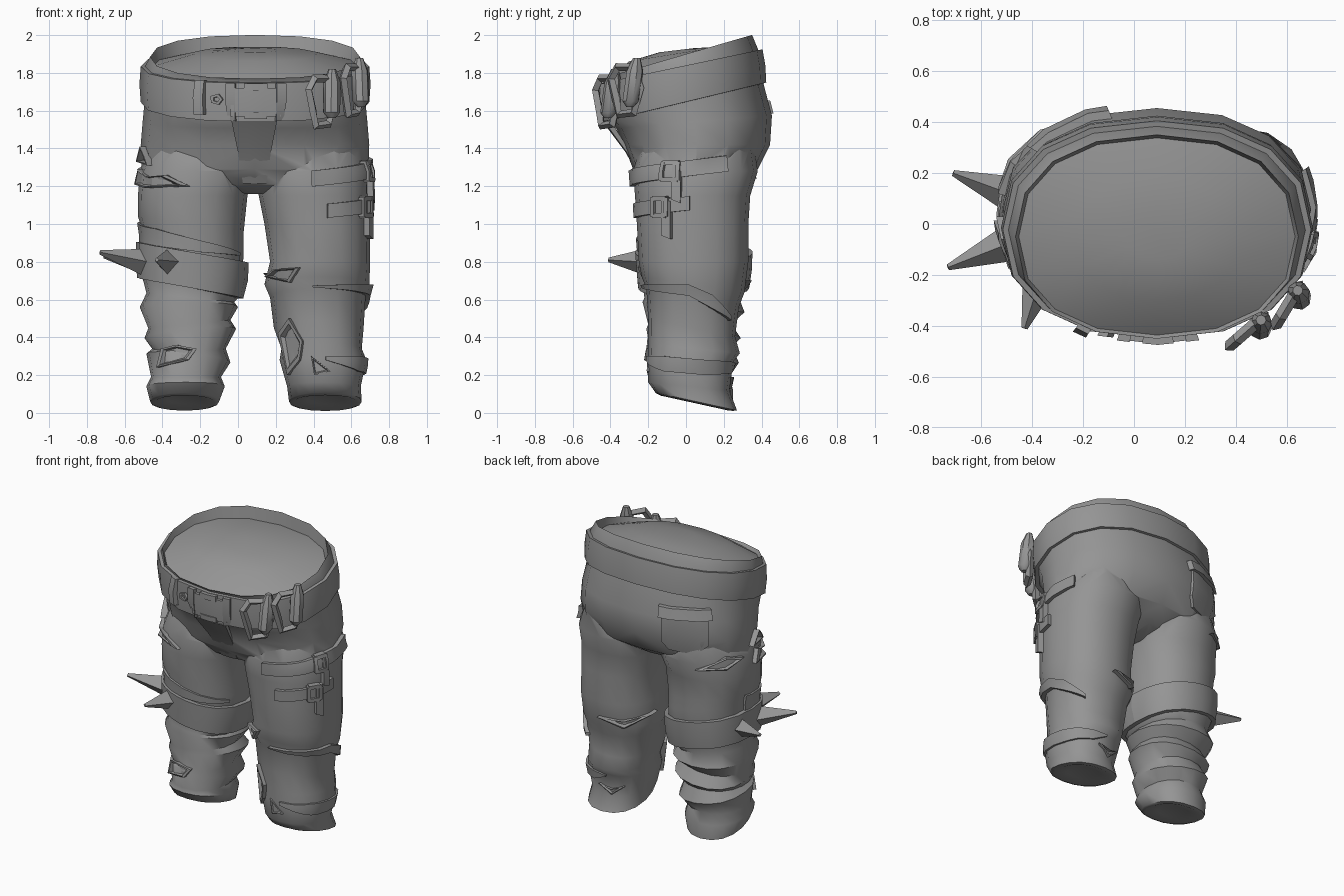
import bpy, bmesh
from math import cos, sin, radians, copysign
from mathutils import Vector
from mathutils.bvhtree import BVHTree

old = bpy.data.objects.get("Cube")
if old:
    bpy.data.objects.remove(old, do_unlink=True)

GREY = (0.30, 0.30, 0.30, 1)
cloth = bpy.data.materials.new("grey")
cloth.use_nodes = True
cloth.diffuse_color = GREY
cloth.node_tree.nodes["Principled BSDF"].inputs["Base Color"].default_value = GREY


def select(obj):
    bpy.ops.object.select_all(action='DESELECT')
    obj.select_set(True)
    bpy.context.view_layer.objects.active = obj


def finish(obj, angle):
    select(obj)
    bpy.ops.object.shade_smooth_by_angle(angle=radians(angle))


def loft(name, rings, angle=30, caps=True):
    """Skin a list of equally long point rings."""
    bm = bmesh.new()
    rows = [[bm.verts.new(p) for p in ring] for ring in rings]
    n = len(rows[0])
    for a, b in zip(rows, rows[1:]):
        for i in range(n):
            j = (i + 1) % n
            bm.faces.new((a[i], a[j], b[j], b[i]))
    if caps:
        bm.faces.new(rows[0])
        bm.faces.new(rows[-1])
    bmesh.ops.recalc_face_normals(bm, faces=bm.faces)
    mesh = bpy.data.meshes.new(name)
    bm.to_mesh(mesh)
    bm.free()
    mesh.materials.append(cloth)
    obj = bpy.data.objects.new(name, mesh)
    bpy.context.collection.objects.link(obj)
    finish(obj, angle)
    return obj


def oval(z, x0, x1, y0, y1, tilt=0.0, lean=0.0, n=16):
    """Slightly boxy ring between x0..x1 and y0..y1, sloping along y and x."""
    ring = []
    for i in range(n):
        a = radians(360 * i / n)
        c, s = [copysign(abs(v) ** 0.88, v) for v in (cos(a), sin(a))]
        dx, dy = c * (x1 - x0) / 2, s * (y1 - y0) / 2
        ring.append(Vector(((x0 + x1) / 2 + dx, (y0 + y1) / 2 + dy,
                            z + tilt * dy + lean * dx)))
    return ring


MID = 0.09


def waist(z, r, y0, y1, tilt=0.0):
    return oval(z, MID - r, MID + r, y0, y1, tilt)


# Hips, closed by a shallow dome just below the waist edge
hips = loft("trousers", [
    waist(1.92, .12, -.14, .04, .12), waist(1.90, .32, -.30, .18, .16),
    waist(1.835, .542, -.436, .338, .21), waist(1.885, .555, -.45, .35, .29),
    waist(1.83, .585, -.43, .385, .21), waist(1.645, .585, -.41, .41, .24),
    waist(1.54, .595, -.37, .455, .08), waist(1.42, .605, -.33, .445),
    waist(1.29, .60, -.28, .38), waist(1.21, .32, -.22, .26),
    waist(1.16, .08, -.12, .14)], 50)

# Belt band
belt = loft("belt", [
    waist(1.645, .56, -.39, .39, .24), waist(1.645, .605, -.44, .425, .24),
    waist(1.74, .612, -.45, .42, .23), waist(1.835, .605, -.45, .405, .21),
    waist(1.835, .56, -.41, .37, .21)], caps=False)


def leg(name, side, rows):
    """Rows hold height, inner and outer distance from the middle, front, back, slopes."""
    rings = []
    for z, inner, outer, y0, y1, tilt, lean in rows:
        xs = sorted((MID + side * inner, MID + side * outer))
        rings.append(oval(z, xs[0], xs[1], y0, y1, tilt, lean))
    hem = rings[-1]
    mid = sum(hem, Vector()) / len(hem)
    for k, lift in ((.88, -.008), (.5, .012)):
        rings.append([mid + (p - mid) * k + Vector((0, 0, lift)) for p in hem])
    return loft(name, rings, 60)


left_leg = leg("left_leg", 1, [
    (1.42, .07, .55, -.24, .36, 0, 0), (1.28, .0, .608, -.28, .38, 0, 0),
    (1.15, .02, .61, -.27, .34, 0, 0), (1.0, .05, .61, -.26, .33, 0, 0),
    (.8, .08, .61, -.25, .33, 0, 0), (.68, .05, .605, -.235, .31, -.15, 0),
    (.61, .08, .585, -.21, .28, -.2, 0), (.45, .10, .575, -.2, .26, -.2, 0),
    (.34, .14, .565, -.2, .285, -.1, 0), (.28, .13, .59, -.2, .25, -.05, 0),
    (.14, .17, .56, -.2, .23, -.1, 0), (.06, .18, .565, -.16, .27, -.22, 0)])
right_leg = leg("right_leg", -1, [
    (1.42, .07, .55, -.24, .36, 0, 0), (1.28, .0, .608, -.28, .38, 0, 0),
    (1.15, .04, .62, -.27, .34, 0, 0), (1.0, .06, .62, -.26, .33, 0, -.15),
    (.92, .06, .60, -.25, .33, 0, -.2), (.68, .07, .60, -.23, .32, 0, -.2),
    (.61, .11, .575, -.22, .28, 0, -.1), (.56, .09, .61, -.23, .31, -.1, 0),
    (.47, .13, .565, -.2, .24, 0, .1), (.42, .10, .585, -.21, .29, -.1, .1),
    (.34, .155, .545, -.19, .24, .05, 0), (.29, .13, .575, -.2, .28, -.1, -.1),
    (.19, .18, .55, -.19, .23, 0, 0), (.14, .16, .575, -.2, .25, -.1, 0),
    (.06, .19, .555, -.16, .25, -.22, 0)])


def tree(*objs):
    verts, polys = [], []
    for o in objs:
        base = len(verts)
        verts += [v.co.copy() for v in o.data.vertices]
        polys += [[base + i for i in p.vertices] for p in o.data.polygons]
    return BVHTree.FromPolygons(verts, polys)


PARTS = {"hips": (tree(hips, belt), MID, 0.0),
         "left": (tree(left_leg, hips), .42, .04),
         "right": (tree(right_leg, hips), -.24, .04)}

# Merge the legs into the hips
for limb in (left_leg, right_leg):
    mod = hips.modifiers.new("join", 'BOOLEAN')
    mod.operation, mod.solver, mod.object = 'UNION', 'EXACT', limb
    select(hips)
    bpy.ops.object.modifier_move_to_index(modifier=mod.name, index=0)
    bpy.ops.object.modifier_apply(modifier=mod.name)
    bpy.data.objects.remove(limb, do_unlink=True)
finish(hips, 50)


def on(part, ang, z, off=0.0):
    """Point on the cloth at an angle around a part, moved outward."""
    bvh, cx, cy = PARTS[part]
    d = Vector((cos(radians(ang)), sin(radians(ang)), 0))
    c = Vector((cx, cy, z))
    hit = bvh.ray_cast(c + d * 1.5, -d)[0] or c + d * .25
    return hit + d * off


def wrap(name, part, path, thick):
    """Strip following the cloth; path holds angle, middle height, half height."""
    fine = [path[0]]
    for p, q in zip(path, path[1:]):
        n = max(1, round(abs(q[0] - p[0]) / 10))
        fine += [[u + (v - u) * i / n for u, v in zip(p, q)] for i in range(1, n + 1)]
    loft(name, [[on(part, a, z - h, -.03), on(part, a, z - h, thick),
                 on(part, a, z, thick), on(part, a, z + h, thick),
                 on(part, a, z + h, -.03)] for a, z, h in fine])


def span(a0, z0, a1, z1, h):
    return [(a0, z0, h), (a1, z1, h)]


def rip(name, part, outline, height):
    """Torn hole with a raised ragged edge."""
    ma = sum(a for a, z in outline) / len(outline)
    mz = sum(z for a, z in outline) / len(outline)
    loft(name, [[on(part, ma + (a - ma) * k, mz + (z - mz) * k, off) for a, z in outline]
                for k, off in ((1, -.02), (1, height), (.8, height), (.65, .004))], 20)


# Fly panel, belt buckle and belt loops
wrap("fly_panel", "hips", span(-106, 1.38, -75, 1.38, .165), .008)
wrap("buckle_plate", "hips", span(-106, 1.645, -73, 1.645, .075), .02)
for a in (-106, -73):
    wrap("buckle_side", "hips", span(a - 3, 1.645, a + 3, 1.645, .10), .025)
for z in (1.575, 1.725):
    wrap("buckle_bar", "hips", span(-97, z, -82, z, .018), .025)
wrap("front_belt_loop", "hips", span(-128, 1.67, -122, 1.67, .09), .03)
loft("belt_stud", [[on("hips", -115 + r * cos(radians(72 * i)) * 130,
                       1.66 + r * sin(radians(72 * i)), off) for i in range(5)]
                   for r, off in ((.03, -.01), (.03, .015), (.015, .015), (.013, .004))])

# Back pocket with flap
wrap("back_pocket", "hips",
     [(115, 1.50, .09), (121, 1.48, .13), (132, 1.48, .14), (141, 1.48, .13), (147, 1.50, .09)], .018)
wrap("pocket_flap", "hips", span(113, 1.62, 149, 1.62, .035), .035)


def link(name, pts):
    cu = bpy.data.curves.new(name, 'CURVE')
    cu.dimensions = '3D'
    cu.bevel_depth, cu.bevel_resolution = .024, 0
    sp = cu.splines.new('POLY')
    sp.points.add(len(pts) - 1)
    for q, p in zip(sp.points, pts):
        q.co = (*p, 1)
    sp.use_cyclic_u = True
    cu.materials.append(cloth)
    obj = bpy.data.objects.new(name, cu)
    bpy.context.collection.objects.link(obj)
    select(obj)
    bpy.ops.object.convert(target='MESH')
    finish(bpy.context.object, 30)


# Belt clips: an angular ring and a capsule each
UP = Vector((0, 0, 1))
for a, z in ((-49, 1.66), (-31, 1.72)):
    out = Vector((cos(radians(a)), sin(radians(a)), 0))
    t = UP.cross(out)
    c = on("hips", a, z, .035)
    link("clip_ring", [c + t * u + UP * v for u, v in (
        (-.10, .05), (-.06, .11), (.04, .11), (.08, .0), (.04, -.13), (-.05, -.14), (-.07, -.06))])
    pin = c + t * .045 + out * .02
    loft("clip_capsule", [[pin + out * (r * cos(radians(45 * i)) - .1 * h)
                           + t * (r * sin(radians(45 * i)) + .1 * h) + UP * h
                           for i in range(8)] for r, h in (
        (.02, -.10), (.045, -.07), (.045, .09), (.02, .16))], 40)

# Thigh straps with buckles and hanging tails
wrap("upper_strap", "left", span(-95, 1.24, 35, 1.32, .042), .025)
wrap("lower_strap", "left", span(-80, 1.07, -4, 1.11, .037), .025)
for a, z, w in ((-24, 1.28, 8), (-34, 1.09, 7)):
    wrap("strap_tail", "left", span(a + 2, z - .05, a + 11, z - .07, .10), .035)
    for da in (-w, w):
        wrap("strap_buckle_side", "left", span(a + da - 2, z, a + da + 2, z, .05), .04)
    for dz in (-.045, .045):
        wrap("strap_buckle_bar", "left", span(a - w, z + dz, a + w, z + dz, .012), .04)

# Knee band, the fold above it, and spikes
wrap("knee_band", "right",
     [(a, .755 + .055 * -cos(radians(a)), .095) for a in range(0, 361, 24)], .03)
wrap("knee_fold", "right", [(-190, .95, .06), (-130, .93, .045), (-80, .88, .03),
                            (-30, .84, .008)], .015)
for tip, base in (((-.71, .20, .83), (-.49, .12, .80)), ((-.73, -.17, .85), (-.50, -.08, .80)),
                  ((-.43, -.41, .81), (-.37, -.22, .80))):
    tip, base = Vector(tip), Vector(base)
    d = (tip - base).normalized()
    s = d.cross(UP).normalized()
    u = s.cross(d)
    loft("band_spike", [[p + s * x * r + u * y * r for x, y in ((1, 0), (0, 1), (-1, 0), (0, -1))]
                        for p, r in ((base, .07), (tip, .012))])

# Torn cuff edges on the left leg
wrap("left_shin_tear", "left", [(-95, .67, .005), (-55, .665, .015), (-5, .65, .03),
                                (20, .59, .035), (48, .50, .01)], .028)
wrap("left_ankle_fold", "left", [(-80, .29, .01), (-35, .26, .04), (15, .24, .04),
                                 (60, .24, .03), (85, .26, .005)], .015)

# Ragged holes and flaps
rip("right_hip_rip", "right", [(-178, 1.33), (-140, 1.31), (-148, 1.36), (-160, 1.41)], .035)
rip("right_thigh_rip", "right", [(-175, 1.21), (-140, 1.19), (-92, 1.20), (-115, 1.26),
                                 (-140, 1.25), (-165, 1.29)], .03)
rip("right_shin_rip", "right", [(-135, .24), (-95, .28), (-85, .34), (-110, .36), (-130, .34)], .025)
rip("right_back_rip", "right", [(105, 1.24), (140, 1.24), (165, 1.29), (140, 1.32)], .03)
rip("left_knee_rip", "left", [(-155, .72), (-120, .69), (-108, .77), (-140, .76)], .03)
rip("left_shin_hole", "left", [(-135, .20), (-112, .28), (-108, .38), (-125, .50), (-148, .42)], .025)
rip("left_small_hole", "left", [(-98, .30), (-74, .22), (-94, .20)], .012)
rip("left_back_rip", "left", [(85, .70), (120, .65), (165, .74), (120, .70)], .035)
rip("left_hem_rip", "left", [(70, .19), (95, .13), (120, .20), (95, .17)], .02)
